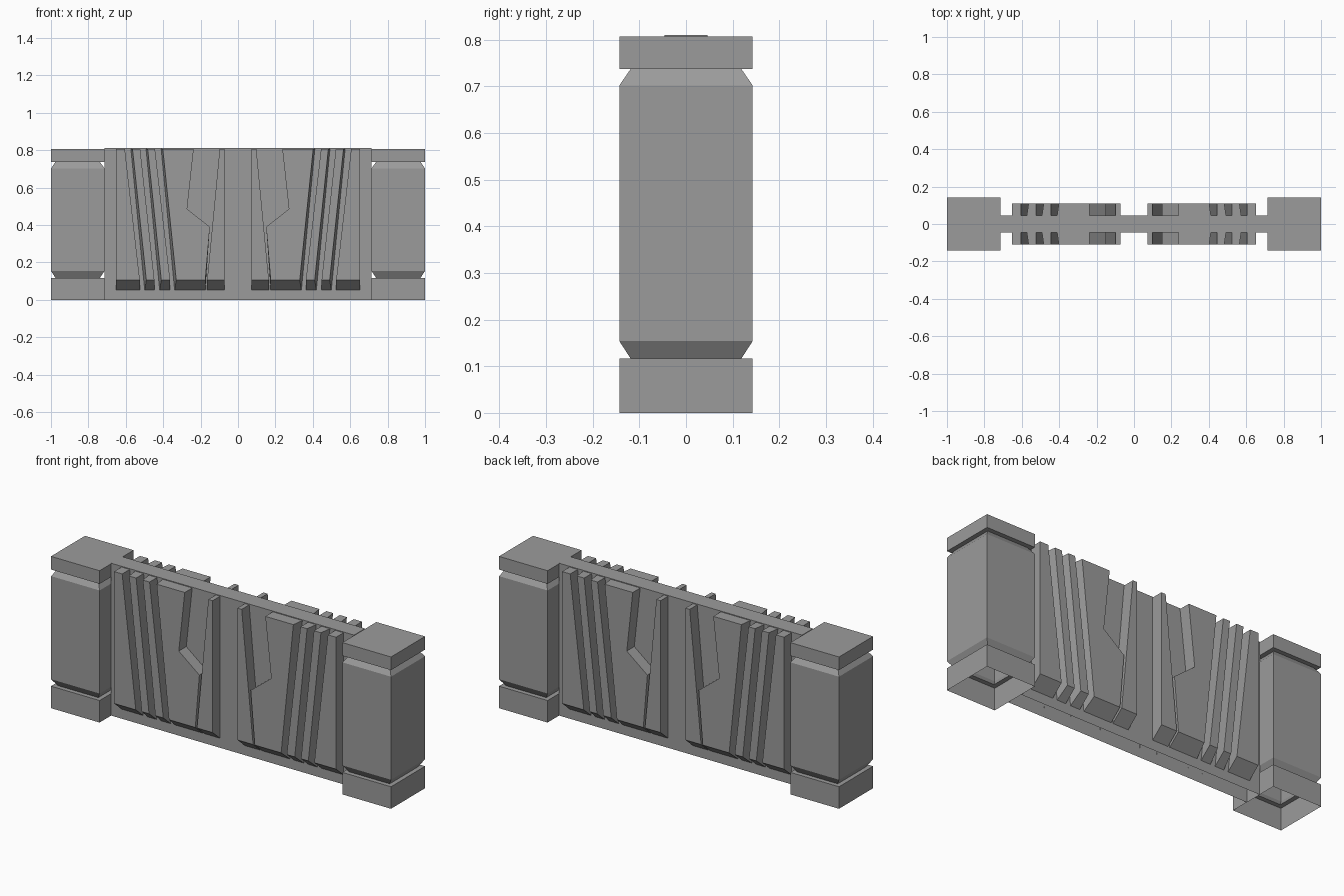
import bpy
import bmesh

cube = bpy.data.objects.get("Cube")
if cube:
    bpy.data.objects.remove(cube, do_unlink=True)

stone = bpy.data.materials.new("mid grey stone")
stone.use_nodes = True
GREY = (0.33, 0.33, 0.33, 1)
stone.diffuse_color = GREY
stone.node_tree.nodes["Principled BSDF"].inputs["Base Color"].default_value = GREY


def finish(name, bm, flip=False):
    bmesh.ops.recalc_face_normals(bm, faces=bm.faces)
    if flip:
        bmesh.ops.reverse_faces(bm, faces=bm.faces)
    mesh = bpy.data.meshes.new(name)
    bm.to_mesh(mesh)
    bm.free()
    mesh.materials.append(stone)
    obj = bpy.data.objects.new(name, mesh)
    bpy.context.collection.objects.link(obj)
    return obj


def stacked_box(name, cx, rings):
    """Rectangular rings (half x, half y, z) bridged upwards, open underneath."""
    bm = bmesh.new()
    loops = []
    for hx, hy, z in rings:
        corners = ((-hx, -hy), (hx, -hy), (hx, hy), (-hx, hy))
        loops.append([bm.verts.new((cx + x, y, z)) for x, y in corners])
    for low, high in zip(loops, loops[1:]):
        for i in range(4):
            j = (i + 1) % 4
            bm.faces.new((low[i], low[j], high[j], high[i]))
    bm.faces.new(loops[-1])
    return finish(name, bm)


# End posts with a base, a bevelled shaft and a cap
WIDE, NECK = 0.143, 0.119
post = [(WIDE, 0), (WIDE, 0.117), (NECK, 0.117), (WIDE, 0.154),
        (WIDE, 0.702), (NECK, 0.737), (WIDE, 0.737), (WIDE, 0.807)]
for side, sign in (("left", 1), ("right", -1)):
    stacked_box(side + "_post", sign * 0.857, [(h, h, z) for h, z in post])

# Thin wall between the posts
stacked_box("wall_panel", 0, [(0.715, 0.046, 0), (0.715, 0.046, 0.81)])

# Raised ribs: bottom edge first, (x, z) outline of the outer face
TOP, FOOT, DROP = 0.806, 0.105, 0.055
SKEW = 0.009
ribs = {
    "outer_rib": ([(0.525, FOOT), (0.653, FOOT), (0.653, TOP), (0.605, TOP)], 0),
    "second_rib": ([(0.447, FOOT), (0.490, FOOT), (0.564, TOP), (0.523, TOP)], SKEW),
    "third_rib": ([(0.363, FOOT), (0.410, FOOT), (0.483, TOP), (0.444, TOP)], SKEW),
    "broad_rib": ([(0.175, FOOT), (0.330, FOOT), (0.402, TOP), (0.237, TOP),
                   (0.272, 0.485), (0.151, 0.39)], SKEW),
    "inner_rib": ([(0.073, FOOT), (0.165, FOOT), (0.098, TOP), (0.073, TOP)], 0),
}


def rib(name, outline, skew, sx, sy):
    bm = bmesh.new()
    outer, inner = [], []
    for i, (x, z) in enumerate(outline):
        outer.append(bm.verts.new((sx * x, sy * 0.109, z)))
        # the foot slopes down towards the wall
        low = DROP if i < 2 else 0
        lean = skew if i in (1, 2) else 0
        inner.append(bm.verts.new((sx * (x + lean), sy * 0.045, z - low)))
    n = len(outline)
    bm.faces.new(outer)
    bm.faces.new(inner)
    for i in range(n):
        j = (i + 1) % n
        bm.faces.new((outer[i], outer[j], inner[j], inner[i]))
    finish(name, bm)


for face, sy in (("front", -1), ("back", 1)):
    for side, sx in (("left", 1), ("right", -1)):
        for name, (outline, skew) in ribs.items():
            rib(f"{face}_{side}_{name}", outline, skew, sx, sy)
